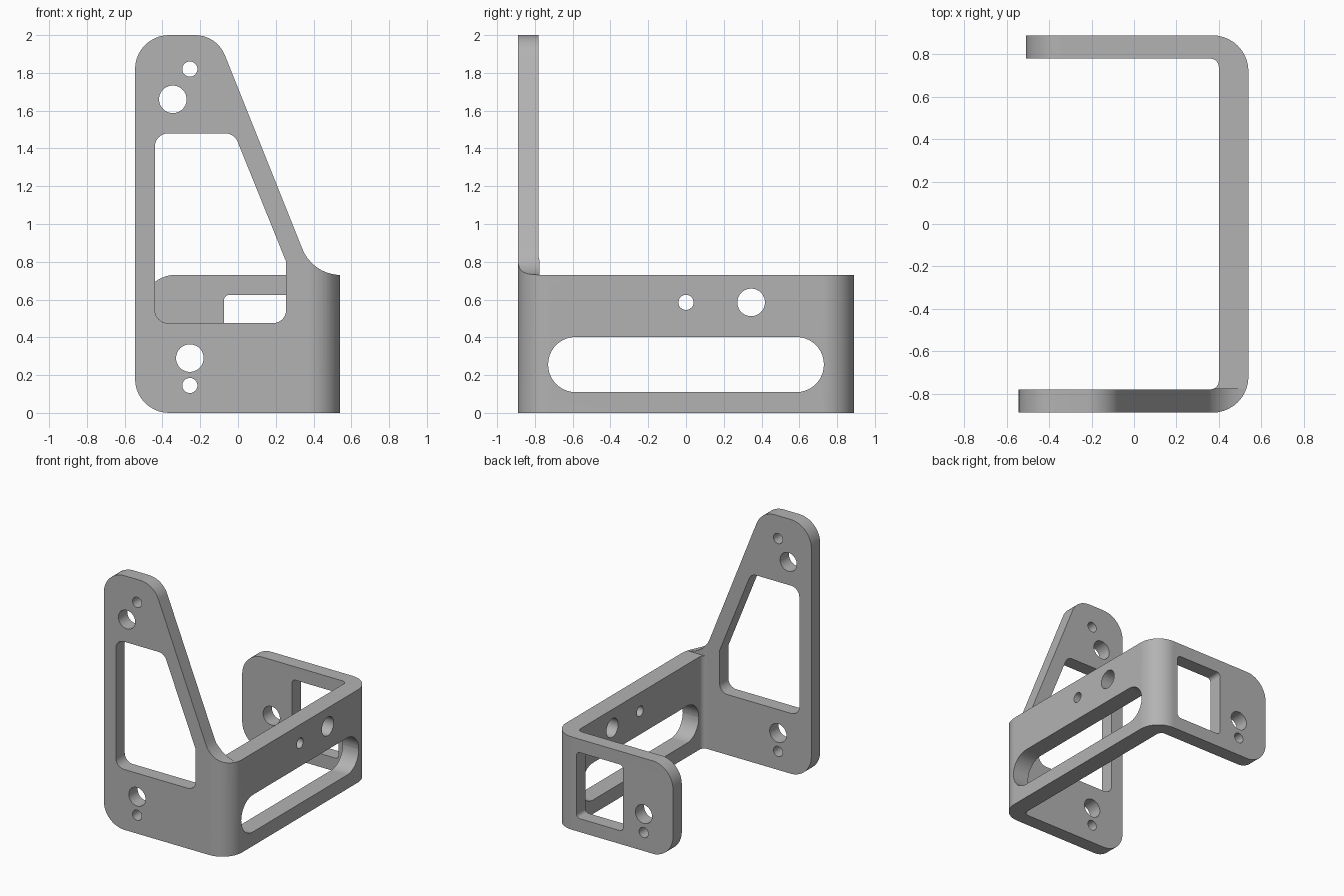
import bpy, bmesh, math
from mathutils import Vector

if "Cube" in bpy.data.objects:
    bpy.data.objects.remove(bpy.data.objects["Cube"], do_unlink=True)

THICK_Y, SIDE_X, SMALL, BIG = 0.89, 0.54, 0.04, 0.073


def rounded(corners, steps=10):
    """Closed outline from (u, v, radius) corners, each rounded by an arc."""
    out = []
    for i, (u, v, r) in enumerate(corners):
        p = Vector((u, v))
        if not r:
            out.append(p)
            continue
        a = (Vector(corners[i - 1][:2]) - p).normalized()
        b = (Vector(corners[(i + 1) % len(corners)][:2]) - p).normalized()
        half = a.angle(b) / 2
        centre = p + (a + b).normalized() * r / math.sin(half)
        start = p + a * r / math.tan(half) - centre
        end = p + b * r / math.tan(half) - centre
        sweep = start.angle_signed(end)
        for k in range(steps + 1):
            t = -sweep * k / steps
            c, s = math.cos(t), math.sin(t)
            out.append(centre + Vector((c * start.x - s * start.y, s * start.x + c * start.y)))
    return out


def circle(u, v, r, n=40):
    return [Vector((u + r * math.cos(math.tau * k / n), v + r * math.sin(math.tau * k / n)))
            for k in range(n)]


def rect(u0, u1, v0, v1, r=0):
    return rounded([(u0, v0, r), (u1, v0, r), (u1, v1, r), (u0, v1, r)])


def prism(name, outline, axis, low, high):
    """Extrude an outline along an axis from low to high."""
    place = {"x": lambda p, d: (d, p.x, p.y),
             "y": lambda p, d: (p.x, d, p.y),
             "z": lambda p, d: (p.x, p.y, d)}[axis]
    bm = bmesh.new()
    face = bm.faces.new([bm.verts.new(place(p, low)) for p in outline])
    ext = bmesh.ops.extrude_face_region(bm, geom=[face])
    move = Vector(place(Vector((0, 0)), high - low))
    bmesh.ops.translate(bm, vec=move, verts=[g for g in ext["geom"] if isinstance(g, bmesh.types.BMVert)])
    bmesh.ops.recalc_face_normals(bm, faces=bm.faces)
    mesh = bpy.data.meshes.new(name)
    bm.to_mesh(mesh)
    bm.free()
    obj = bpy.data.objects.new(name, mesh)
    bpy.context.collection.objects.link(obj)
    return obj


def combine(target, cutter, operation="DIFFERENCE"):
    """Apply a boolean and discard the cutter."""
    cutter.hide_render = True
    mod = target.modifiers.new("cut", "BOOLEAN")
    mod.operation, mod.solver, mod.object = operation, "EXACT", cutter
    bpy.context.view_layer.update()
    done = bpy.data.meshes.new_from_object(target.evaluated_get(bpy.context.evaluated_depsgraph_get()))
    target.modifiers.clear()
    target.data = done
    bpy.data.objects.remove(cutter, do_unlink=True)


# Bent plate: U-shaped plan with rounded bends
plan = rounded([(-0.7, -THICK_Y, 0), (SIDE_X, -THICK_Y, 0.17), (SIDE_X, THICK_Y, 0.17),
                (-0.7, THICK_Y, 0), (-0.7, 0.78, 0), (0.4, 0.78, 0.04),
                (0.4, -0.78, 0.04), (-0.7, -0.78, 0)])
bracket = prism("bent_bracket", plan, "z", -0.1, 2.1)

# Tall tapered front outline, with the fillet down to the side wall
front = rounded([(-0.545, 0, 0.18), (0.8, 0, 0), (0.8, 0.73, 0), (0.396, 0.73, 0.22),
                 (-0.112, 2, 0.17), (-0.545, 2, 0.18)])
combine(bracket, prism("front_outline", front, "y", -1, 1), "INTERSECT")

# Low side wall and back plate
combine(bracket, prism("upper_trim", rect(-1, 1, 0.73, 2.2), "y", -0.775, 1))

# Rounded free end of the back plate
back_end = rounded([(-1, -0.3, 0), (-0.32, -0.3, 0), (-0.32, -0.001, 0), (-0.51, -0.001, 0.18),
                    (-0.51, 0.731, 0.18), (-0.32, 0.731, 0), (-0.32, 1, 0), (-1, 1, 0)])
combine(bracket, prism("back_end_trim", back_end, "y", 0.7, 1))

# Front plate window and holes
window = rounded([(-0.44, 0.475, 0.07), (0.255, 0.475, 0.07), (0.255, 0.8, 0),
                  (-0.02, 1.48, 0.07), (-0.44, 1.48, 0.07)])
front_cuts = [window, circle(-0.255, 1.82, SMALL), circle(-0.345, 1.66, BIG),
              circle(-0.255, 0.29, BIG), circle(-0.255, 0.145, SMALL)]

# Back plate window and holes
back_cuts = [rect(-0.075, 0.33, 0.105, 0.625, 0.03),
             circle(-0.255, 0.29, BIG), circle(-0.255, 0.145, SMALL)]

# Side wall slot and holes
side_cuts = [rect(-0.73, 0.73, 0.11, 0.402, 0.1455),
             circle(0, 0.585, SMALL), circle(0.345, 0.585, BIG)]

for cuts, axis, low, high in ((front_cuts, "y", -1, -0.7), (back_cuts, "y", 0.7, 1),
                              (side_cuts, "x", 0.3, 0.7)):
    for outline in cuts:
        combine(bracket, prism("hole_cutter", outline, axis, low, high))

# Plain grey metal
grey = bpy.data.materials.new("grey_metal")
grey.use_nodes = True
colour = (0.45, 0.45, 0.45, 1)
grey.diffuse_color = colour
grey.node_tree.nodes["Principled BSDF"].inputs["Base Color"].default_value = colour
bracket.data.materials.clear()
bracket.data.materials.append(grey)

# Smooth bends, crisp edges
bpy.ops.object.select_all(action="DESELECT")
bracket.select_set(True)
bpy.context.view_layer.objects.active = bracket
bpy.ops.object.shade_smooth_by_angle(angle=math.radians(30))
weighted = bracket.modifiers.new("even_shading", "WEIGHTED_NORMAL")
weighted.keep_sharp = True
